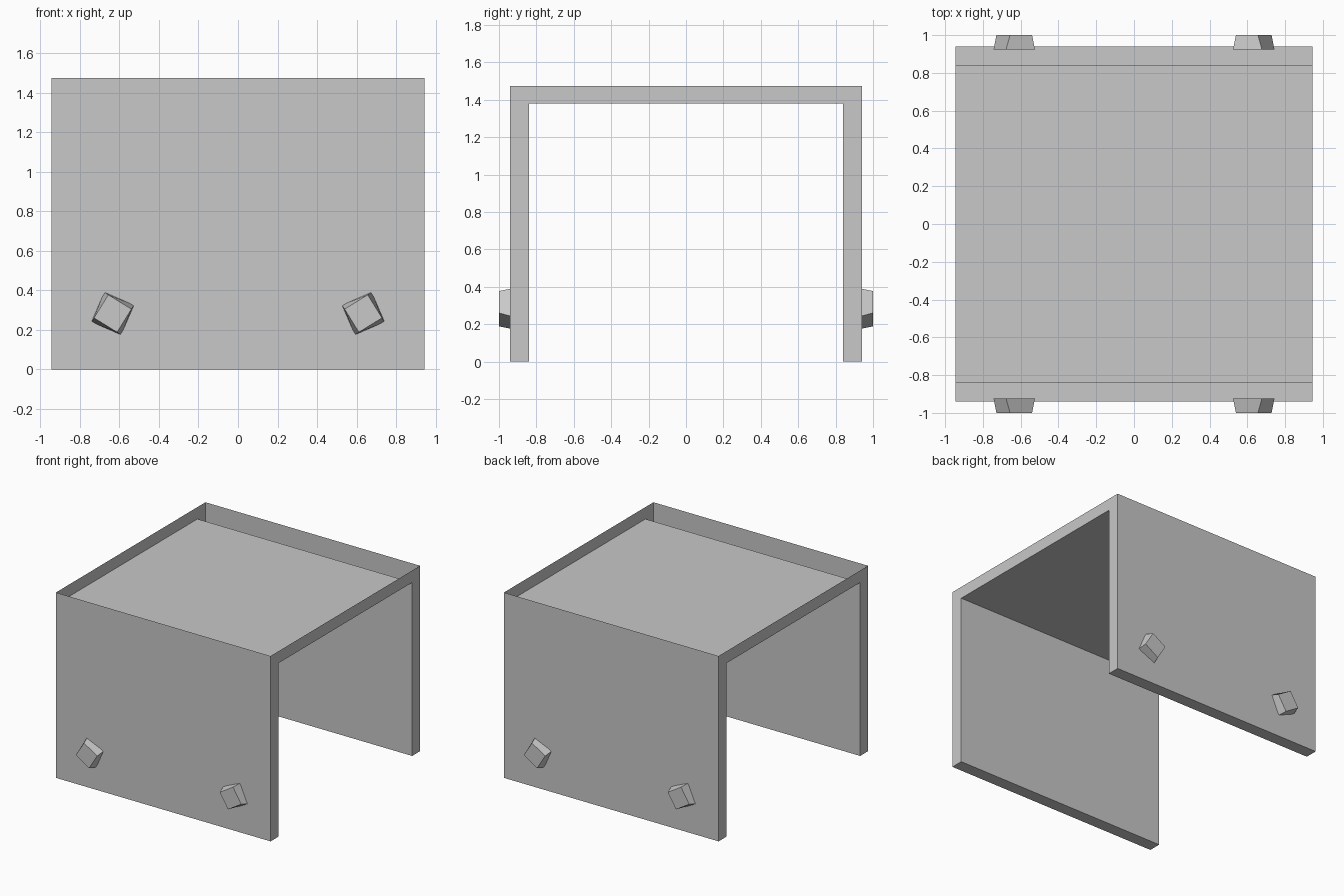
import bpy, bmesh, math

cube = bpy.data.objects.get("Cube")
if cube:
    bpy.data.objects.remove(cube, do_unlink=True)

grey = bpy.data.materials.new("light_grey")
grey.use_nodes = True
grey.diffuse_color = (0.58, 0.58, 0.58, 1)
grey.node_tree.nodes["Principled BSDF"].inputs["Base Color"].default_value = grey.diffuse_color


def finish(name, bm):
    mesh = bpy.data.meshes.new(name)
    bm.to_mesh(mesh)
    bm.free()
    mesh.materials.append(grey)
    obj = bpy.data.objects.new(name, mesh)
    bpy.context.collection.objects.link(obj)
    return obj


# Hollow arch shell: U profile swept along x, left open on its top side
HALF_X, OUT_Y, IN_Y, TOP, CEILING = 0.945, 0.94, 0.84, 1.475, 1.38
profile = [(-OUT_Y, 0), (-OUT_Y, TOP), (OUT_Y, TOP), (OUT_Y, 0),
           (IN_Y, 0), (IN_Y, CEILING), (-IN_Y, CEILING), (-IN_Y, 0)]
bm = bmesh.new()
face = bm.faces.new([bm.verts.new((-HALF_X, y, z)) for y, z in profile])
swept = bmesh.ops.extrude_face_region(bm, geom=[face], use_keep_orig=True)["geom"]
bmesh.ops.translate(bm, vec=(2 * HALF_X, 0, 0),
                    verts=[g for g in swept if isinstance(g, bmesh.types.BMVert)])
bmesh.ops.recalc_face_normals(bm, faces=bm.faces)
open_side = [f for f in bm.faces if all(v.co.z > TOP - 0.001 for v in f.verts)]
bmesh.ops.delete(bm, geom=open_side, context='FACES_ONLY')
finish("arch_shell", bm)


# Tapered, slightly twisted square lugs, mirrored to all four positions
def square(bm, side, angle, y, sx, sy):
    r = side / math.sqrt(2)
    turns = [math.radians(angle + 45 + 90 * i) for i in range(4)]
    return [bm.verts.new((sx * (0.634 - r * math.cos(t)), sy * y,
                          0.283 + r * math.sin(t))) for t in turns]


def lug(name, sx, sy):
    bm = bmesh.new()
    base = square(bm, 0.166, -23.5, 0.925, sx, sy)
    tip = square(bm, 0.137, -31.7, 1.0, sx, sy)
    bm.faces.new(base)
    bm.faces.new(tip)
    for i in range(4):
        j = (i + 1) % 4
        bm.faces.new((base[i], base[j], tip[j], tip[i]))
    bmesh.ops.recalc_face_normals(bm, faces=bm.faces)
    finish(name, bm)


for side, sx in (("left", 1), ("right", -1)):
    for end, sy in (("front", -1), ("back", 1)):
        lug(f"{end}_{side}_lug", sx, sy)
